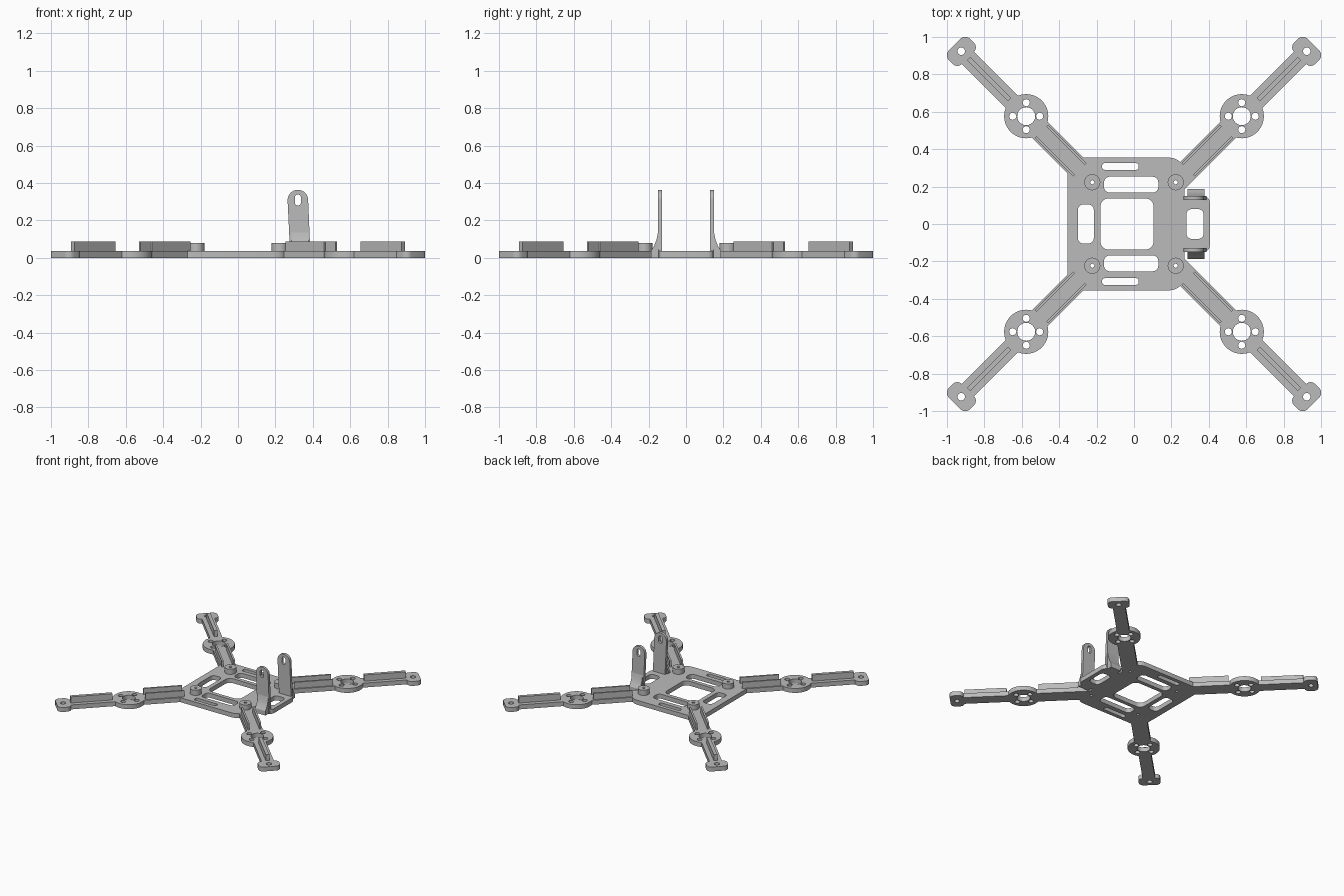
import bpy, bmesh
from math import sin, cos, pi, radians
from mathutils import Matrix

cube = bpy.data.objects.get("Cube")
if cube:
    bpy.data.objects.remove(cube, do_unlink=True)

grey = bpy.data.materials.new("light_grey")
grey.use_nodes = True
color = (0.5, 0.5, 0.5, 1)
grey.diffuse_color = color
grey.node_tree.nodes["Principled BSDF"].inputs["Base Color"].default_value = color

T = 0.036        # sheet thickness
RIB_TOP = 0.086  # top of the stiffening ribs


def circle(x, y, r, n=32):
    return [(x + r * cos(2 * pi * i / n), y + r * sin(2 * pi * i / n)) for i in range(n)]


def rect(x0, x1, y0, y1, r=0.0, n=7):
    """Rectangle outline with rounded corners."""
    if r == 0:
        return [(x0, y0), (x1, y0), (x1, y1), (x0, y1)]
    centres = [(x1 - r, y1 - r), (x0 + r, y1 - r), (x0 + r, y0 + r), (x1 - r, y0 + r)]
    pts = []
    for k, (cx, cy) in enumerate(centres):
        for i in range(n):
            a = pi / 2 * (k + i / (n - 1))
            pts.append((cx + r * cos(a), cy + r * sin(a)))
    return pts


def sheet(name, outline, z0, z1, holes=(), matrix=Matrix()):
    """Extrude an outline with holes from z0 to z1, then place it."""
    curve = bpy.data.curves.new(name + "_profile", "CURVE")
    curve.dimensions = "2D"
    curve.fill_mode = "BOTH"
    curve.extrude = (z1 - z0) / 2
    for loop in [outline, *holes]:
        spline = curve.splines.new("POLY")
        spline.points.add(len(loop) - 1)
        for p, (x, y) in zip(spline.points, loop):
            p.co = (x, y, 0, 1)
        spline.use_cyclic_u = True
    helper = bpy.data.objects.new(name + "_profile", curve)
    bpy.context.collection.objects.link(helper)
    mesh = bpy.data.meshes.new_from_object(helper)
    bpy.data.objects.remove(helper, do_unlink=True)
    bpy.data.curves.remove(curve)
    mesh.transform(matrix @ Matrix.Translation((0, 0, (z0 + z1) / 2)))
    bm = bmesh.new()
    bm.from_mesh(mesh)
    bmesh.ops.remove_doubles(bm, verts=bm.verts, dist=1e-5)
    bmesh.ops.recalc_face_normals(bm, faces=bm.faces)
    bm.to_mesh(mesh)
    bm.free()
    mesh.name = name
    mesh.materials.clear()
    mesh.materials.append(grey)
    obj = bpy.data.objects.new(name, mesh)
    bpy.context.collection.objects.link(obj)
    bpy.ops.object.select_all(action="DESELECT")
    obj.select_set(True)
    bpy.context.view_layer.objects.active = obj
    bpy.ops.object.shade_smooth_by_angle(angle=radians(30))
    return obj


# Centre plate with its cutouts
BOSS = 0.223
cutouts = [rect(-0.18, 0.105, -0.137, 0.137, 0.045),
           rect(-0.30, -0.215, -0.105, 0.105, 0.03)]
for s in (-1, 1):
    cutouts.append(rect(-0.16, 0.13, *sorted((s * 0.168, s * 0.253)), 0.03))
    cutouts.append(rect(-0.17, 0.025, *sorted((s * 0.29, s * 0.325)), 0.012))
    cutouts += [circle(x, s * BOSS, 0.011, 16) for x in (-BOSS, BOSS)]
sheet("centre_plate", rect(-0.355, 0.27, -0.355, 0.355, 0.08), 0, T, cutouts)

# Side tab with slot
sheet("bracket_tab", rect(0.2, 0.405, -0.15, 0.15, 0.035), 0, T,
      [rect(0.28, 0.372, -0.08, 0.08, 0.03)])

# Upright brackets with slotted tips and flared feet
XZ = Matrix.Rotation(pi / 2, 4, "X")
YZ = Matrix(((0, 0, 1, 0), (1, 0, 0, 0), (0, 1, 0, 0), (0, 0, 0, 1)))
tip = [(0.32 + 0.055 * cos(pi * i / 16), 0.308 + 0.055 * sin(pi * i / 16)) for i in range(17)]
upright = [(0.28, 0), (0.388, 0)] + tip
for s, side in ((1, "back"), (-1, "front")):
    y0, y1 = sorted((-s * 0.128, -s * 0.15))
    sheet(side + "_bracket", upright, y0, y1,
          [rect(0.304, 0.336, 0.279, 0.338, 0.0155)], XZ)
    foot = [(s * y, z) for y, z in ((0.14, 0), (0.188, 0), (0.188, T), (0.172, 0.06),
                                    (0.158, 0.095), (0.15, 0.135), (0.14, 0.135))]
    sheet(side + "_bracket_foot", foot, 0.285, 0.378, (), YZ)

# Four diagonal arms, drawn along +x and turned into place
HUB = 0.815
BOSS_D = BOSS * 2 ** 0.5
names = ("back_left", "back_right", "front_right", "front_left")
for k, name in enumerate(names):
    turn = Matrix.Rotation(pi / 4 + k * pi / 2, 4, "Z")

    def part(label, outline, z0, z1, holes=()):
        sheet(name + "_" + label, outline, z0, z1, holes, turn)

    part("boss", circle(BOSS_D, 0, 0.043), T, 0.078, [circle(BOSS_D, 0, 0.011, 16)])
    part("inner_arm", rect(0.29, 0.722, -0.06, 0.06), 0, T, [circle(BOSS_D, 0, 0.011, 16)])
    for s in (-1, 1):
        part("inner_rib", rect(0.41, 0.7, *sorted((s * 0.036, s * 0.05))), T, RIB_TOP)
    # Motor ring with bolt holes
    bolts = [circle(HUB + sx * 0.051, sy * 0.051, 0.019, 16) for sx in (-1, 1) for sy in (-1, 1)]
    part("motor_ring", circle(HUB, 0, 0.118, 48), 0, T, [circle(HUB, 0, 0.048)] + bolts)
    part("outer_arm", rect(0.918, 1.27, -0.046, 0.046), 0, T)
    part("outer_rib", rect(0.94, 1.25, -0.013, 0.013), T, RIB_TOP)
    # End pad
    part("end_pad", rect(1.255, 1.356, -0.08, 0.08, 0.035), 0, T, [circle(1.306, 0, 0.02, 20)])
